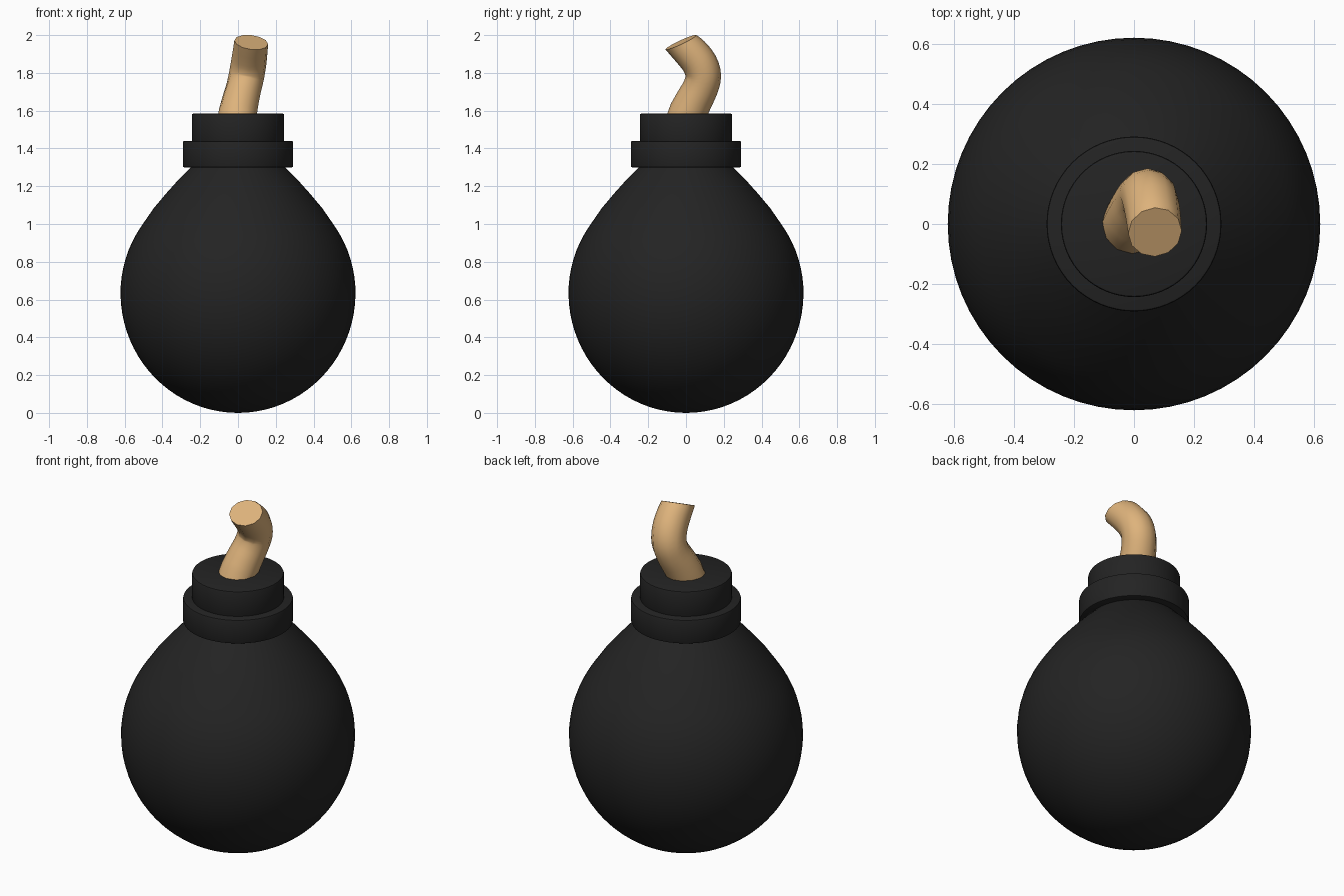
import bpy, bmesh, math
from mathutils import Vector

if "Cube" in bpy.data.objects:
    bpy.data.objects.remove(bpy.data.objects["Cube"])


def material(name, color):
    m = bpy.data.materials.new(name)
    m.diffuse_color = (*color, 1)
    m.use_nodes = True
    m.node_tree.nodes["Principled BSDF"].inputs["Base Color"].default_value = m.diffuse_color
    return m


BLACK = material("black_iron", (0.017, 0.017, 0.017))
TAN = material("tan_rope", (0.73, 0.45, 0.20))


def finish(bm, name, mat, angle=35):
    bmesh.ops.remove_doubles(bm, verts=bm.verts, dist=1e-5)
    bmesh.ops.recalc_face_normals(bm, faces=bm.faces)
    me = bpy.data.meshes.new(name)
    bm.to_mesh(me)
    bm.free()
    ob = bpy.data.objects.new(name, me)
    bpy.context.collection.objects.link(ob)
    me.materials.append(mat)
    bpy.ops.object.select_all(action='DESELECT')
    ob.select_set(True)
    bpy.context.view_layer.objects.active = ob
    bpy.ops.object.shade_smooth_by_angle(angle=math.radians(angle))
    return ob


def lathe(name, profile, mat, segments=64):
    bm = bmesh.new()
    vs = [bm.verts.new((r, 0, z)) for r, z in profile]
    es = [bm.edges.new(p) for p in zip(vs, vs[1:])]
    bmesh.ops.spin(bm, geom=vs + es, cent=(0, 0, 0), axis=(0, 0, 1),
                   angle=math.tau, steps=segments, use_merge=True)
    return finish(bm, name, mat)


def collar(name, r, z0, z1, b=0.008):
    # Disc with a small bevel on both rims
    return lathe(name, [(0, z0), (r - b, z0), (r - b * 0.3, z0 + b * 0.3), (r, z0 + b),
                        (r, z1 - b), (r - b * 0.3, z1 - b * 0.3), (r - b, z1), (0, z1)], BLACK)


# Round body: sphere below, straightening into a cone towards the neck
R, CZ = 0.622, 0.635
arc = []
for i in range(29):
    a = math.radians(-90 + 125 * i / 28)
    rz = R if a > 0 else CZ
    arc.append((R * math.cos(a), CZ + rz * math.sin(a)))
arc[0] = (0, 0)
lathe("bomb_body", arc + [(0.445, 1.085), (0.38, 1.162), (0.315, 1.235),
                          (0.25, 1.30), (0.22, 1.33), (0, 1.33)], BLACK)

# Stepped neck
collar("neck_flange", 0.292, 1.30, 1.44)
collar("neck_cap", 0.244, 1.43, 1.585)

# Bent fuse: rings swept along a smooth path (x, y, z, radius)
path = [Vector(p) for p in [
    (-0.007, -0.005, 1.56, 0.103), (0.012, 0.04, 1.65, 0.098), (0.03, 0.076, 1.72, 0.094),
    (0.045, 0.092, 1.785, 0.094), (0.056, 0.072, 1.85, 0.094), (0.064, 0.025, 1.91, 0.092),
    (0.07, -0.027, 1.962, 0.09)]]


def catmull(p0, p1, p2, p3, t):
    return 0.5 * (2 * p1 + (p2 - p0) * t + (2 * p0 - 5 * p1 + 4 * p2 - p3) * t * t
                  + (3 * p1 - p0 - 3 * p2 + p3) * t ** 3)


ext = [2 * path[0] - path[1]] + path + [2 * path[-1] - path[-2]]
pts = [catmull(*ext[i:i + 4], k / 3) for i in range(len(path) - 1) for k in range(3)]
pts.append(path[-1])

bm = bmesh.new()
rings = []
SIDES = 12
for i, p in enumerate(pts):
    t = (pts[min(i + 1, len(pts) - 1)] - pts[max(i - 1, 0)]).to_3d().normalized()
    if i == 0:
        t = Vector((0, 0, 1))
    # Ease towards the flatter cut at the tip
    w = max(0, (i - len(pts) + 5) / 4)
    t = t.lerp(Vector((0.12, -0.42, 0.9)), w).normalized()
    u = (Vector((1, 0, 0)) - t * t.x).normalized()
    v = t.cross(u)
    rings.append([bm.verts.new(p.to_3d() + p.w * (u * math.cos(math.tau * k / SIDES)
                               + v * math.sin(math.tau * k / SIDES))) for k in range(SIDES)])
for a, b in zip(rings, rings[1:]):
    for k in range(SIDES):
        n = (k + 1) % SIDES
        bm.faces.new((a[k], a[n], b[n], b[k]))
bm.faces.new(rings[0][::-1])
bm.faces.new(rings[-1])
finish(bm, "fuse", TAN, 45)
